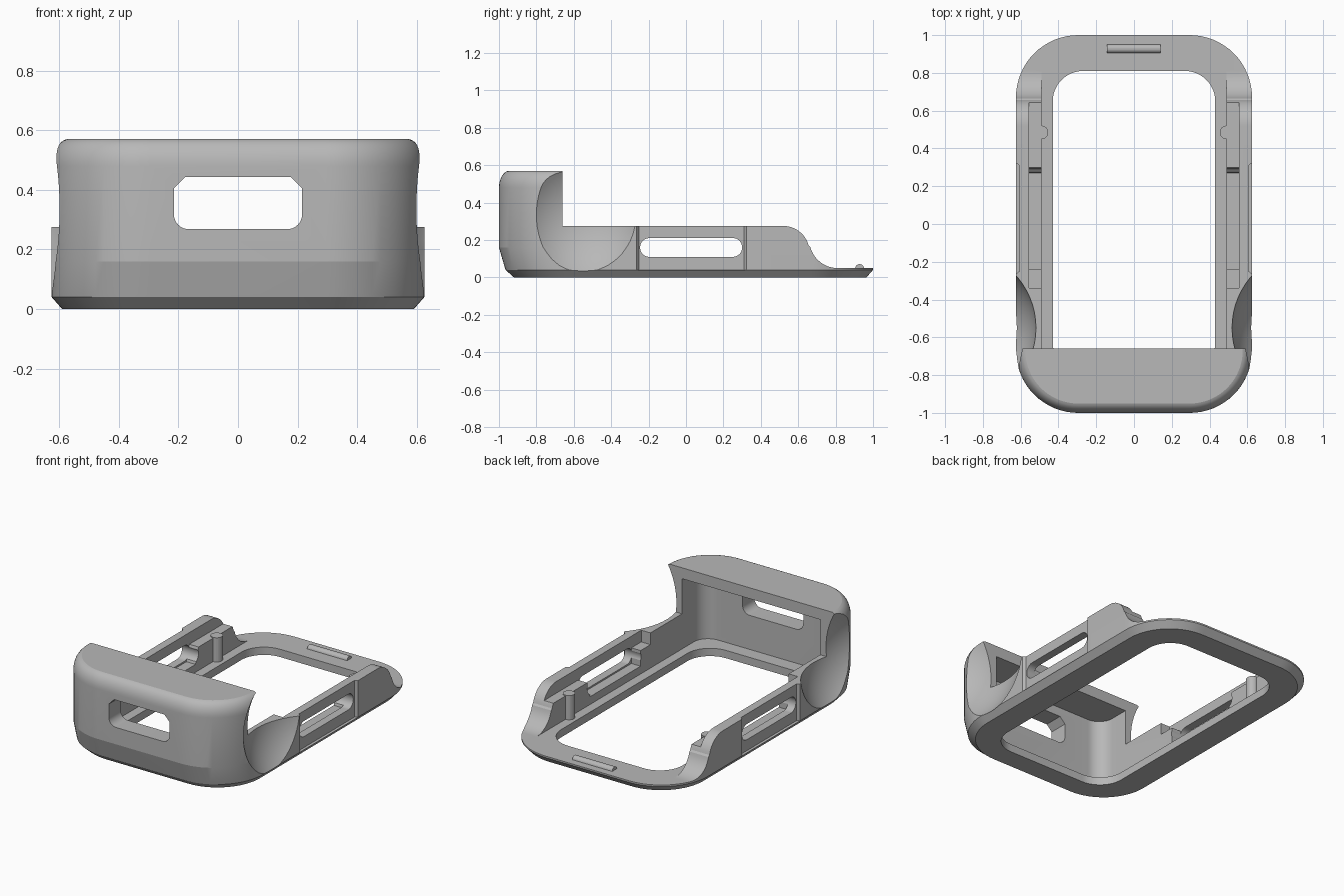
import bpy, bmesh, math
from math import sin, cos, radians

cube = bpy.data.objects.get("Cube")
if cube:
    bpy.data.objects.remove(cube, do_unlink=True)

grey = bpy.data.materials.new("matte_grey")
grey.use_nodes = True
colour = (0.48, 0.48, 0.48, 1)
grey.diffuse_color = colour
grey.node_tree.nodes["Principled BSDF"].inputs["Base Color"].default_value = colour


def finish(bm, name):
    bmesh.ops.recalc_face_normals(bm, faces=bm.faces)
    mesh = bpy.data.meshes.new(name)
    bm.to_mesh(mesh)
    bm.free()
    mesh.materials.append(grey)
    obj = bpy.data.objects.new(name, mesh)
    bpy.context.collection.objects.link(obj)
    return obj


def arc(cx, cy, r, start, end, steps=12):
    angles = [radians(start + (end - start) * i / steps) for i in range(steps + 1)]
    return [(cx + r * cos(a), cy + r * sin(a)) for a in angles]


def rounded(x0, x1, y0, y1, r, steps=12):
    return (arc(x1 - r, y1 - r, r, 0, 90, steps) + arc(x0 + r, y1 - r, r, 90, 180, steps)
            + arc(x0 + r, y0 + r, r, 180, 270, steps) + arc(x1 - r, y0 + r, r, 270, 360, steps))


def loft(name, rings):
    """Skin a stack of equal-length rings of 3D points and cap both ends."""
    bm = bmesh.new()
    rows = [[bm.verts.new(p) for p in ring] for ring in rings]
    n = len(rows[0])
    for a, b in zip(rows, rows[1:]):
        for i in range(n):
            j = (i + 1) % n
            bm.faces.new((a[i], a[j], b[j], b[i]))
    bm.faces.new(rows[0])
    bm.faces.new(rows[-1])
    return finish(bm, name)


def prism(name, pts, axis, a, b):
    place = {"x": lambda p, d: (d, p[0], p[1]),
             "y": lambda p, d: (p[0], d, p[1]),
             "z": lambda p, d: (p[0], p[1], d)}[axis]
    return loft(name, [[place(p, d) for p in pts] for d in (a, b)])


def activate(obj):
    bpy.ops.object.select_all(action="DESELECT")
    obj.select_set(True)
    bpy.context.view_layer.objects.active = obj


def carve(obj, cutter, operation="DIFFERENCE"):
    cutter.hide_render = True
    mod = obj.modifiers.new("carve", "BOOLEAN")
    mod.operation = operation
    mod.solver = "EXACT"
    mod.object = cutter
    activate(obj)
    bpy.ops.object.modifier_apply(modifier=mod.name)
    bpy.data.objects.remove(cutter, do_unlink=True)


def smooth(obj):
    activate(obj)
    bpy.ops.object.shade_smooth_by_angle(angle=radians(14))


# Outer shell: bevelled foot, tapered nose, rounded roof edge
sections = [(0, 0.59, -0.92, 0.965, 0.30), (0.04, 0.625, -0.965, 1, 0.33),
            (0.05, 0.625, -0.968, 1, 0.33), (0.16, 0.625, -1, 1, 0.33)]
for i in range(9):
    t = radians(80 * i / 8)
    inset = 0.06 * (1 - cos(t))
    sections.append((0.48 + 0.09 * sin(t) / sin(radians(80)), 0.625 - inset,
                     -1 + inset, 1 - inset, 0.33 - inset))
body = loft("cradle_body", [[(x, y, z) for x, y in rounded(-w, w, y0, y1, r, 16)]
                            for z, w, y0, y1, r in sections])

# Side outline: tall hood, low rails, curved run-out to the thin rear lip
outline = [(-1.2, -0.1), (-1.2, 0.7), (-0.66, 0.7), (-0.66, 0.275)]
outline += arc(0.52, 0.135, 0.14, 90, 15) + arc(0.81, 0.2, 0.15, 195, 270)
outline += [(1.2, 0.05), (1.2, -0.1)]
carve(body, prism("outline_cutter", outline, "x", -1, 1), "INTERSECT")

# Open centre of the frame and the cavity between rails and under the hood
carve(body, prism("opening_cutter", rounded(-0.43, 0.43, -0.79, 0.81, 0.16), "z", -0.2, 0.3))
carve(body, prism("cavity_cutter", rounded(-0.49, 0.49, -0.88, 1.3, 0.1), "z", 0.05, 0.5))

# Stepped inner ledges along both rails
steps = [(-0.34, 0.4), (-0.34, 0.2), (-0.24, 0.2), (-0.24, 0.1),
         (0.27, 0.1), (0.3, 0.2), (0.66, 0.2), (0.66, 0.4)]
carve(body, prism("ledge_cutter", steps, "x", -0.555, 0.555))

# Long slots through both rails
carve(body, prism("slot_cutter", rounded(-0.245, 0.3, 0.11, 0.21, 0.049), "x", -1, 1))

# Front window: chamfered top corners, rounded bottom corners
window = [(0.215, 0.405), (0.178, 0.443), (-0.178, 0.443), (-0.215, 0.405)]
window += arc(-0.165, 0.318, 0.05, 180, 270, 8) + arc(0.165, 0.318, 0.05, 270, 360, 8)
carve(body, prism("window_cutter", window, "y", -1.2, -0.7))

# Shallow waist and finger scoop on each side
for side in (-1, 1):
    waist = [(side * 0.607, -0.25), (side * 0.607, 0.31),
             (side * 0.64, 0.335), (side * 0.64, -0.275)]
    carve(body, prism("waist_cutter", waist, "z", 0.04, 0.4))

    bm = bmesh.new()
    bmesh.ops.create_uvsphere(bm, u_segments=64, v_segments=40, radius=0.42)
    bmesh.ops.scale(bm, vec=(1, 1, 1.08), verts=bm.verts)
    bmesh.ops.translate(bm, vec=(side * 0.935, -0.55, 0.335), verts=bm.verts)
    carve(body, finish(bm, "scoop_cutter"))
smooth(body)

# Small locating posts on the rails
for name, side in (("left_post", 1), ("right_post", -1)):
    smooth(prism(name, arc(side * 0.49, 0.485, 0.036, 0, 345, 23), "z", 0.045, 0.205))

# Latch bar on the rear lip
smooth(prism("latch_bar", arc(0.928, 0.047, 0.024, 0, 345, 23), "x", -0.143, 0.14))
